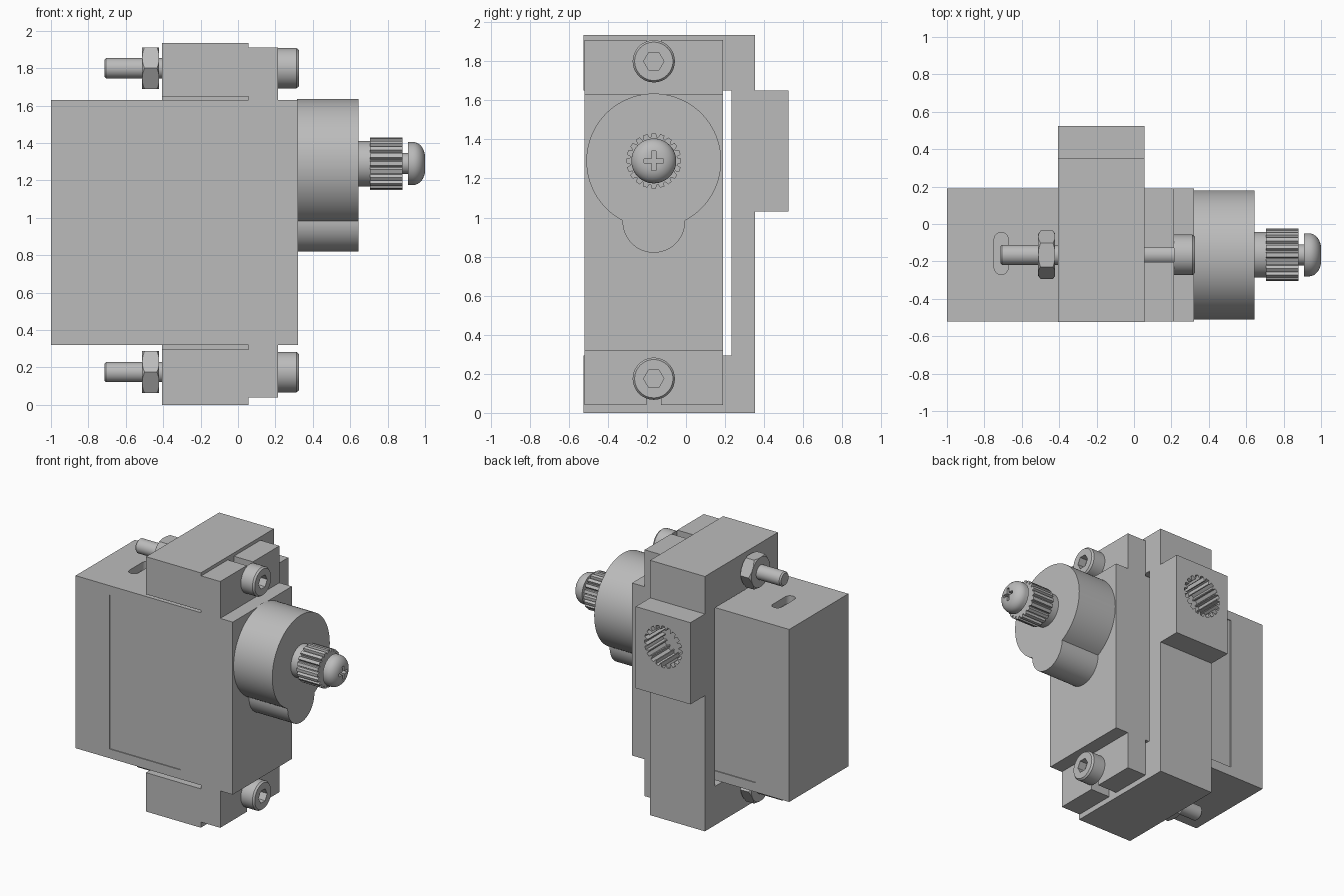
import bpy, bmesh
from math import sin, cos, pi, asin

cube = bpy.data.objects.get("Cube")
if cube:
    bpy.data.objects.remove(cube)

grey = bpy.data.materials.new("plain grey")
grey.use_nodes = True
grey.diffuse_color = (0.5, 0.5, 0.5, 1)
grey.node_tree.nodes["Principled BSDF"].inputs["Base Color"].default_value = (0.5, 0.5, 0.5, 1)

AY = -0.165            # common y of output shaft and bolts
AZ = 1.29              # shaft height
BOLT_Z = (1.80, 0.175)


def finish(name, bm):
    bmesh.ops.recalc_face_normals(bm, faces=bm.faces)
    mesh = bpy.data.meshes.new(name)
    bm.to_mesh(mesh)
    bm.free()
    mesh.materials.append(grey)
    ob = bpy.data.objects.new(name, mesh)
    bpy.context.collection.objects.link(ob)
    return ob


def prism(name, pts, a, b, axis="x"):
    """Extrude a 2D outline along an axis from a to b."""
    place = {"x": lambda p, t: (t, p[0], p[1]),
             "y": lambda p, t: (p[0], t, p[1]),
             "z": lambda p, t: (p[0], p[1], t)}[axis]
    bm = bmesh.new()
    low = [bm.verts.new(place(p, a)) for p in pts]
    top = [bm.verts.new(place(p, b)) for p in pts]
    bm.faces.new(low)
    bm.faces.new(top)
    n = len(pts)
    for i in range(n):
        j = (i + 1) % n
        bm.faces.new((low[i], low[j], top[j], top[i]))
    return finish(name, bm)


def box(name, x, y, z):
    return prism(name, [(y[0], z[0]), (y[1], z[0]), (y[1], z[1]), (y[0], z[1])], *x)


def arc(cx, cy, r, start, end, n):
    return [(cx + r * cos(start + (end - start) * i / n),
             cy + r * sin(start + (end - start) * i / n)) for i in range(n + 1)]


def ring(cx, cy, r, n=48):
    return arc(cx, cy, r, 0, 2 * pi, n)[:-1]


def spline(cx, cy, r_in, r_out, teeth=20):
    pts = []
    for i in range(teeth):
        for f, r in ((-0.42, r_in), (-0.25, r_out), (0.25, r_out), (0.42, r_in)):
            a = 2 * pi * (i + f) / teeth
            pts.append((cx + r * cos(a), cy + r * sin(a)))
    return pts


def lathe(name, profile, z, n=48):
    """Revolve (x, radius) points about the x-directed axis at height z."""
    bm = bmesh.new()
    rings = [[bm.verts.new((x, p[0], p[1])) for p in ring(AY, z, r, n)] for x, r in profile]
    for lo, hi in zip(rings, rings[1:]):
        for i in range(n):
            j = (i + 1) % n
            bm.faces.new((lo[i], lo[j], hi[j], hi[i]))
    bm.faces.new(rings[0])
    bm.faces.new(rings[-1])
    return finish(name, bm)


def combine(ob, tool, operation="DIFFERENCE"):
    mod = ob.modifiers.new("combine", "BOOLEAN")
    mod.operation = operation
    mod.solver = "EXACT"
    mod.object = tool
    bpy.context.view_layer.objects.active = ob
    bpy.ops.object.modifier_apply(modifier=mod.name)
    bpy.data.objects.remove(tool)


def smooth(ob):
    bpy.ops.object.select_all(action="DESELECT")
    ob.select_set(True)
    bpy.context.view_layer.objects.active = ob
    bpy.ops.object.shade_smooth_by_angle()


# Servo case with mounting ears
case = box("servo_case", (-1, 0.32), (-0.52, 0.19), (0.32, 1.63))
combine(case, box("ears", (0.055, 0.215), (-0.52, 0.19), (0.04, 1.91)), "UNION")
# Shallow label recesses on front and back
for y in ((-0.6, -0.513), (0.183, 0.3)):
    combine(case, box("label_cutter", (-0.715, -0.12), y, (0.39, 1.56)))
# Open ear slots around the bolts
for z in ((1.80, 2), (-0.1, 0.175)):
    combine(case, box("slot_cutter", (0, 0.3), (AY - 0.037, AY + 0.037), z))
# Rounded cable slot on the top
slot = arc(-0.71, -0.083, 0.038, 0, pi, 12) + arc(-0.71, -0.232, 0.038, pi, 2 * pi, 12)
combine(case, prism("cable_slot_cutter", slot, 1.57, 1.7, "z"))
smooth(case)

# Bracket: C-shaped clamp with a splined socket block behind it
outline = [(-0.525, 0), (0.352, 0), (0.352, 1.03), (0.525, 1.03), (0.525, 1.65), (0.352, 1.65),
           (0.352, 1.935), (-0.525, 1.935), (-0.525, 1.65), (0.232, 1.65), (0.232, 0.295),
           (-0.525, 0.295)]
bracket = prism("bracket", outline, -0.405, 0.055)
combine(bracket, prism("socket_cutter", spline(-0.175, 1.405, 0.13, 0.158), 0.31, 0.6, "y"))
smooth(bracket)

# Gear housing: large round boss with a smaller lobe below
half = asin(0.16 / 0.345)
boss = arc(AY, AZ, 0.345, -pi / 2 + half, 1.5 * pi - half, 72)
boss += arc(AY, 0.98, 0.16, pi, 2 * pi, 30)
smooth(prism("gear_housing", boss, 0.315, 0.645))

# Output shaft
smooth(lathe("shaft_collar", [(0.64, 0.122), (0.715, 0.122)], AZ))
smooth(prism("shaft_spline", spline(AY, AZ, 0.122, 0.141), 0.705, 0.88))

# Shaft screw with domed head and cross recess
dome = [(0.87, 0.056), (0.908, 0.056), (0.908, 0.115), (0.935, 0.115)]
dome += [(0.935 + 0.065 * sin(t * pi / 16), 0.035 + 0.08 * cos(t * pi / 16)) for t in range(1, 9)]
screw = lathe("shaft_screw", dome, AZ)
for w, h in ((0.05, 0.011), (0.011, 0.05)):
    combine(screw, box("cross_cutter", (0.96, 1.1), (AY - w, AY + w), (AZ - h, AZ + h)))
smooth(screw)

for label, z in zip(("upper", "lower"), BOLT_Z):
    # Socket-head bolt running through ear and bracket
    bolt = lathe(label + "_bolt", [(-0.715, 0.045), (-0.705, 0.054), (0.215, 0.054),
                                   (0.215, 0.108), (0.312, 0.108), (0.325, 0.098)], z)
    combine(bolt, prism("hex_cutter", ring(AY, z, 0.052, 6), 0.265, 0.4))
    smooth(bolt)
    # Chamfered hexagon nut
    nut = prism(label + "_nut", ring(AY, z, 0.129, 6), -0.512, -0.422)
    combine(nut, lathe("chamfer", [(-0.515, 0.108), (-0.495, 0.135), (-0.438, 0.135),
                                   (-0.418, 0.108)], z), "INTERSECT")
    smooth(nut)
